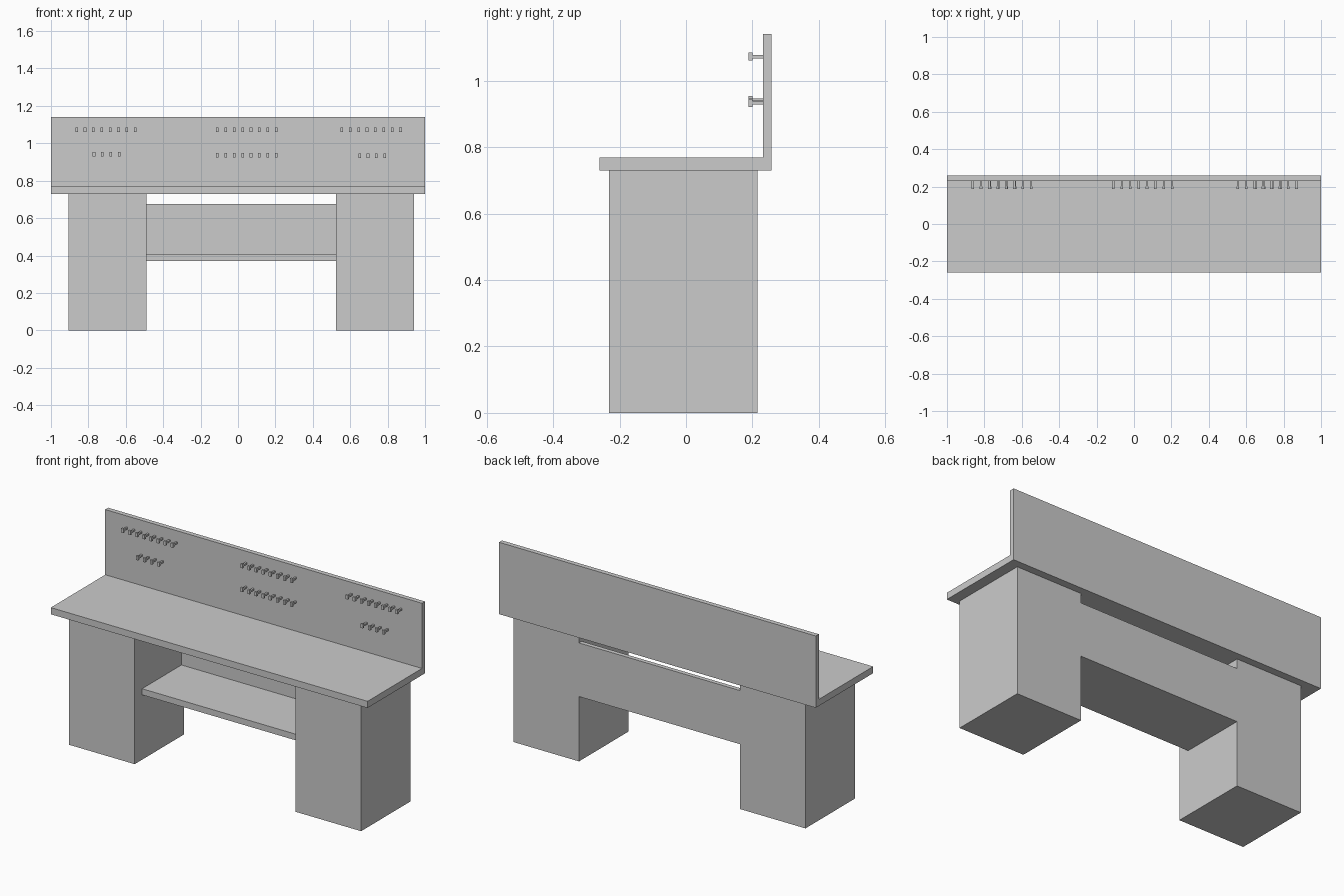
import bpy, bmesh
from mathutils import Matrix, Vector

if "Cube" in bpy.data.objects:
    bpy.data.objects.remove(bpy.data.objects["Cube"])


def add_box(bm, lo, hi):
    lo, hi = Vector(lo), Vector(hi)
    m = Matrix.Translation((lo + hi) / 2) @ Matrix.Diagonal((*(hi - lo), 1))
    bmesh.ops.create_cube(bm, size=1, matrix=m)


def make(name, *boxes):
    bm = bmesh.new()
    for lo, hi in boxes:
        add_box(bm, lo, hi)
    me = bpy.data.meshes.new(name)
    bm.to_mesh(me)
    bm.free()
    ob = bpy.data.objects.new(name, me)
    bpy.context.collection.objects.link(ob)
    return ob


# Worktop and upright board behind it
make("worktop", ((-1, -0.26, 0.73), (1, 0.258, 0.768)))
make("back_board", ((-1, 0.231, 0.768), (1, 0.258, 1.14)))

# Two cabinets carrying the worktop
make("left_cabinet", ((-0.905, -0.232, 0), (-0.49, 0.215, 0.73)))
make("right_cabinet", ((0.525, -0.232, 0), (0.94, 0.215, 0.73)))

# Shelf between the cabinets, with its back panel
make("shelf", ((-0.49, -0.165, 0.37), (0.525, 0.19, 0.405)))
make("shelf_back_panel", ((-0.49, 0.19, 0.37), (0.525, 0.215, 0.676)))

# Rows of small tool pegs: first x, count, height
peg_rows = {
    "peg_row_top_left": (-0.863, 8, 1.072),
    "peg_row_top_centre": (-0.110, 8, 1.072),
    "peg_row_top_right": (0.555, 8, 1.072),
    "peg_row_low_left": (-0.770, 4, 0.941),
    "peg_row_low_centre": (-0.110, 8, 0.936),
    "peg_row_low_right": (0.650, 4, 0.933),
}
for name, (x0, count, z) in peg_rows.items():
    boxes = []
    for i in range(count):
        x = x0 + i * 0.0448
        # stem, then upright head
        boxes.append(((x - 0.005, 0.2, z - 0.005), (x + 0.005, 0.231, z + 0.005)))
        boxes.append(((x - 0.007, 0.188, z - 0.012), (x + 0.007, 0.2, z + 0.012)))
    make(name, *boxes)
